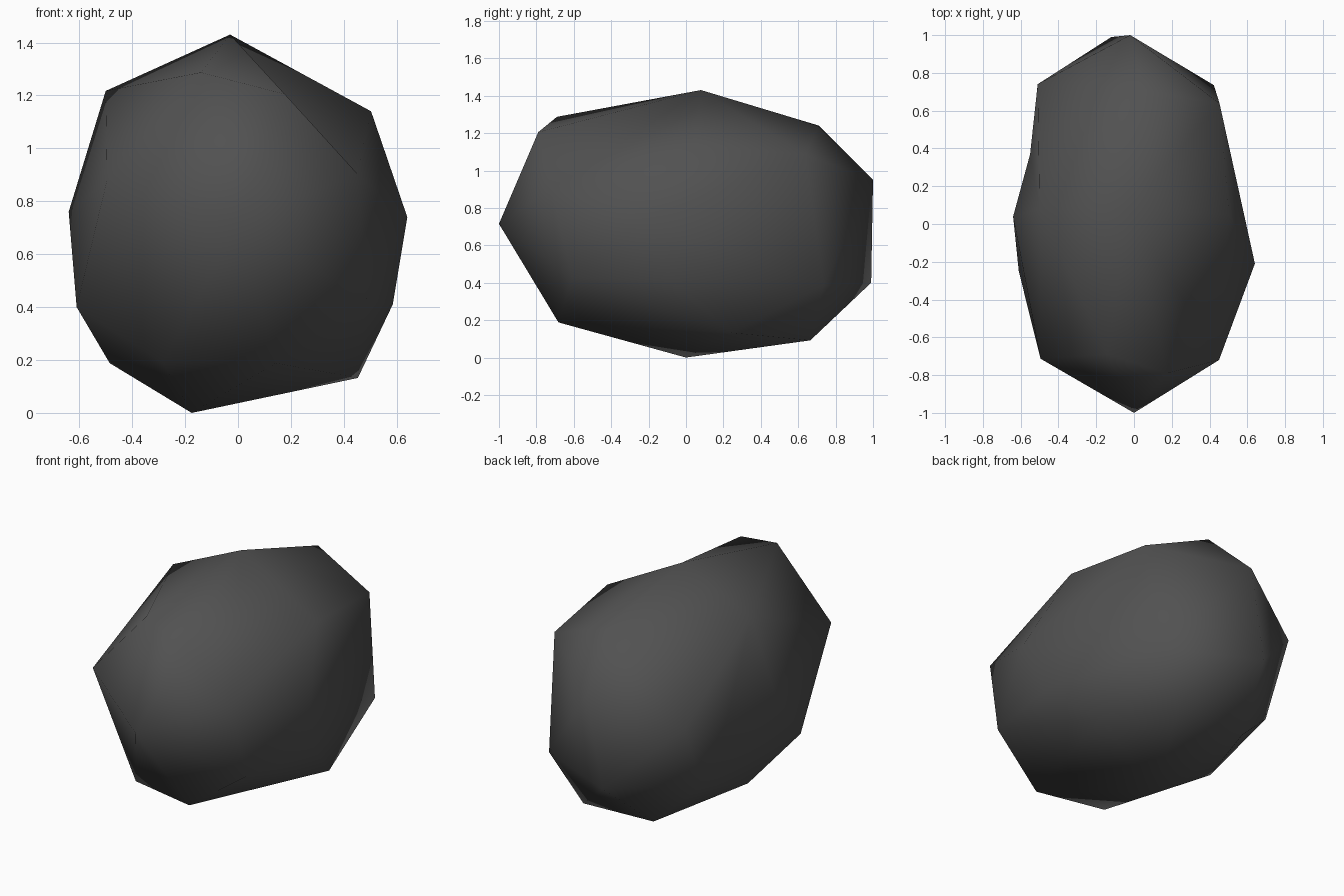
import bpy, bmesh

if "Cube" in bpy.data.objects:
    bpy.data.objects.remove(bpy.data.objects["Cube"])

# Rock corners: named crown and side corners, then rings from the ground up
special = [(.503, .05, 1.14), (.177, -.79, 1.205), (-.64, .04, .76), (-.51, .74, .78)]
RIGHT_BROW, FRONT_BROW, LEFT_CHEEK, BACK_CHEEK = range(4)
base = [(-.175, 0, 0), (.143, -.682, .188), (-.283, -.595, .19), (-.485, .087, .188),
        (-.24, .66, .105), (.237, .665, .092), (.453, .244, .132)]
middle = [(.585, -.08, .41), (.485, -.61, .43), (-.61, -.25, .40), (-.5, .552, .35),
          (-.12, .99, .40), (.423, .735, .386), (.64, -.21, .74), (0, -1, .715)]
upper = [(.45, -.72, .905), (-.495, -.713, .88), (-.02, 1, .95), (.453, .638, 1.085)]
crown = [(.05, .71, 1.24), (-.5, .08, 1.217), (-.14, -.69, 1.287), (-.03, .08, 1.43)]
points = special + base + middle + upper + crown

# Faceted boulder wrapped around the corners
bm = bmesh.new()
for p in points:
    bm.verts.new(p)
bmesh.ops.convex_hull(bm, input=bm.verts[:])
bmesh.ops.recalc_face_normals(bm, faces=bm.faces[:])
lookup = {tuple(round(c, 4) for c in p): i for i, p in enumerate(points)}
tris = [tuple(lookup[tuple(round(c, 4) for c in v.co)] for v in f.verts) for f in bm.faces]
bm.free()


def take_pair(a, b):
    """Remove the two triangles along edge a-b and return their far corners."""
    far = []
    for s, e in ((a, b), (b, a)):
        for t in list(tris):
            if (s, e) in zip(t, t[1:] + t[:1]):
                far.append(next(i for i in t if i not in (a, b)))
                tris.remove(t)
    return far


# Shallow crease running down from the peak at the front right
a, b = RIGHT_BROW, FRONT_BROW
far = take_pair(a, b)
if len(far) == 2:
    c, d = far
    tris += [(a, d, c), (d, b, c)]

# Small dent on the left side
a, b = LEFT_CHEEK, BACK_CHEEK
far = take_pair(a, b)
if len(far) == 2:
    c, d = far
    m = len(points)
    points.append((-.55, .37, .74))
    tris += [(a, m, c), (m, b, c), (b, m, d), (m, a, d)]

mesh = bpy.data.meshes.new("rock")
mesh.from_pydata(points, [], tris)
mesh.update()
for f in mesh.polygons:
    f.use_smooth = True

# Dark grey stone
mat = bpy.data.materials.new("dark grey stone")
mat.diffuse_color = (.083, .083, .083, 1)
mat.use_nodes = True
mat.node_tree.nodes["Principled BSDF"].inputs["Base Color"].default_value = mat.diffuse_color
mesh.materials.append(mat)
bpy.context.collection.objects.link(bpy.data.objects.new("rock", mesh))
